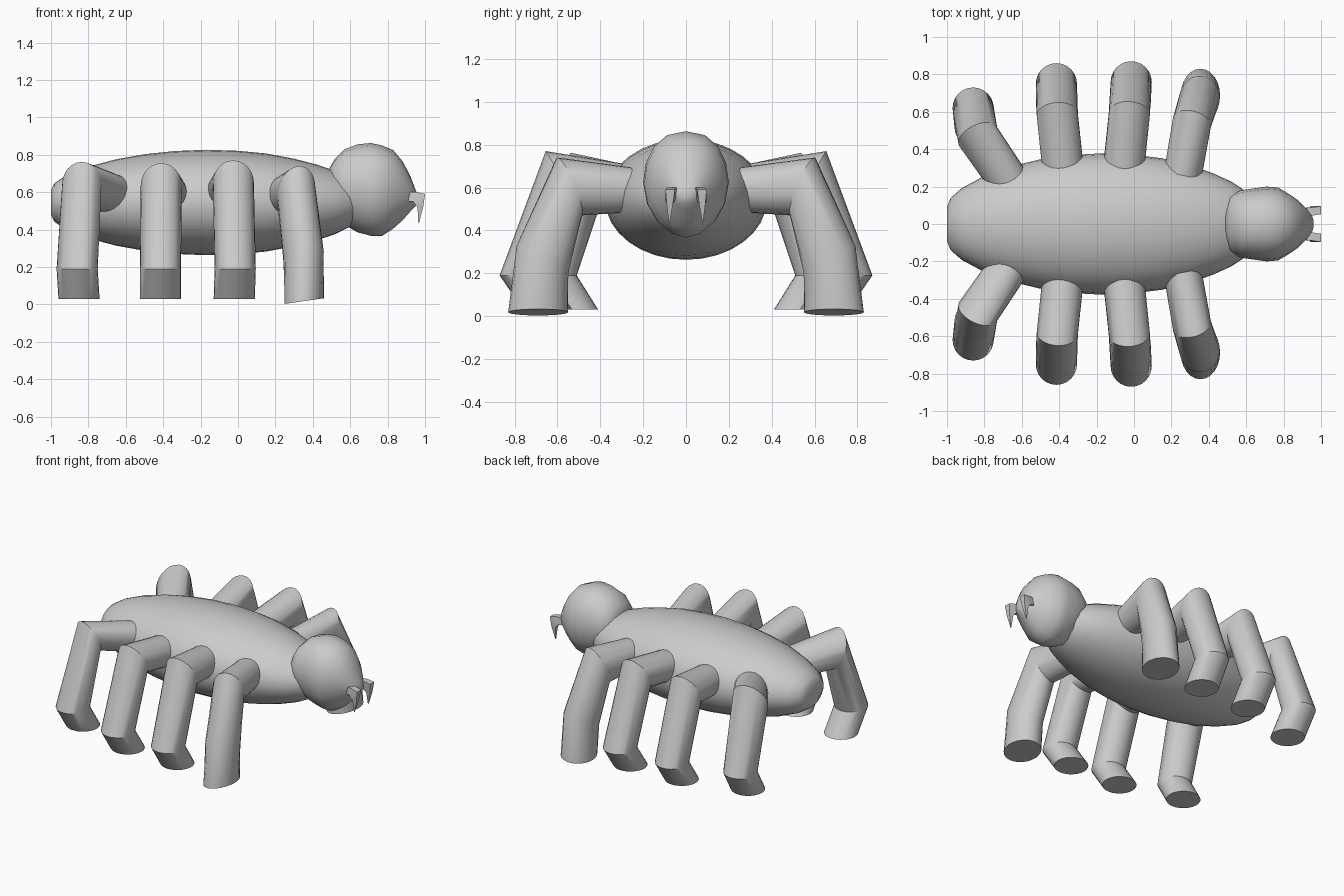
import bpy, bmesh, math
from mathutils import Vector

if "Cube" in bpy.data.objects:
    bpy.data.objects.remove(bpy.data.objects["Cube"])

grey = bpy.data.materials.new("plain grey")
grey.diffuse_color = (0.6, 0.6, 0.6, 1)
grey.use_nodes = True
grey.node_tree.nodes["Principled BSDF"].inputs["Base Color"].default_value = grey.diffuse_color


def finish(name, bm, angle=30):
    """Turn a bmesh into a shaded, coloured object."""
    bmesh.ops.recalc_face_normals(bm, faces=bm.faces[:])
    mesh = bpy.data.meshes.new(name)
    bm.to_mesh(mesh)
    bm.free()
    mesh.materials.append(grey)
    ob = bpy.data.objects.new(name, mesh)
    bpy.context.collection.objects.link(ob)
    bpy.ops.object.select_all(action='DESELECT')
    ob.select_set(True)
    bpy.context.view_layer.objects.active = ob
    bpy.ops.object.shade_smooth_by_angle(angle=math.radians(angle))
    return ob


def loft(bm, rings):
    """Skin a list of closed point rings and cap both ends."""
    loops = [[bm.verts.new(p) for p in ring] for ring in rings]
    n = len(loops[0])
    for a, b in zip(loops, loops[1:]):
        for i in range(n):
            j = (i + 1) % n
            bm.faces.new((a[i], a[j], b[j], b[i]))
    bm.faces.new(loops[0])
    bm.faces.new(loops[-1])


def oval(center, p, v, n=24):
    c, p, v = Vector(center), Vector(p), Vector(v)
    return [c + p * math.cos(math.tau * i / n) + v * math.sin(math.tau * i / n)
            for i in range(n)]


# Body: flattened spindle along x
profile = [(-1, .24), (-.98, .37), (-.92, .51), (-.8, .68), (-.65, .82), (-.5, .915),
           (-.34, .975), (-.17, 1), (0, .98), (.15, .93), (.3, .83), (.42, .72),
           (.52, .6), (.6, .46), (.66, .3)]
bm = bmesh.new()
loft(bm, [oval((x, 0, .545), (0, .378 * r, 0), (0, 0, .282 * r), 32) for x, r in profile])
finish("body", bm, 40)


# Head: egg sections, narrow at the chin
def head_ring(x, top, bottom, half, n=16):
    mid = bottom + (top - bottom) * .52
    ring = []
    for i in range(n):
        a = math.tau * i / n
        c, s = math.cos(a), math.sin(a)
        if s >= 0:
            ring.append((x, half * math.copysign(abs(c) ** .85, c), mid + (top - mid) * s))
        else:
            ring.append((x, half * math.copysign(abs(c) ** 1.15, c), mid + (mid - bottom) * s))
    return ring


bm = bmesh.new()
loft(bm, [head_ring(*s) for s in [
    (.49, .73, .58, .08), (.515, .775, .48, .15), (.57, .83, .425, .18), (.64, .856, .385, .19),
    (.71, .863, .367, .2), (.77, .85, .366, .195), (.83, .825, .405, .16), (.88, .765, .45, .125),
    (.92, .69, .495, .085), (.95, .61, .525, .05), (.96, .59, .55, .02)]])
finish("head", bm, 45)

# Legs: rings of (center, width vector, thickness vector), mitred at the joints
UP = (0, 0, .105)
KNEE, FLAT = (0, .065, .12), (0, .11, 0)
legs = {
    "rear_leg": [((-.65, .2, .585), (.095, .05, 0), UP), ((-.835, .47, .642), (.105, .035, 0), KNEE),
                 ((-.86, .62, .19), (.11, 0, 0), FLAT), ((-.85, .52, .03), (.11, 0, 0), FLAT)],
    "mid_rear_leg": [((-.375, .25, .585), (.11, .012, 0), UP), ((-.41, .585, .635), (.11, .005, 0), KNEE),
                     ((-.415, .75, .19), (.11, 0, 0), FLAT), ((-.415, .64, .03), (.11, 0, 0), FLAT)],
    "mid_front_leg": [((-.06, .25, .6), (.11, -.01, 0), UP), ((-.025, .59, .65), (.11, -.005, 0), KNEE),
                      ((-.015, .76, .19), (.11, 0, 0), FLAT), ((-.02, .65, .03), (.11, 0, 0), FLAT)],
    "front_leg": [((.26, .26, .59), (.1, -.02, 0), UP), ((.31, .545, .605), (.1, -.03, 0), (.02, .055, .135)),
                  ((.35, .67, .265), (.107, -.02, 0), (.02, .12, .065)),
                  ((.355, .69, .018), (.105, 0, .015), (0, .14, 0))],
}
for name, rings in legs.items():
    for side, label in ((1, "left"), (-1, "right")):
        bm = bmesh.new()
        loft(bm, [[Vector((q.x, q.y * side, q.z)) for q in oval(*r)] for r in rings])
        finish(f"{name}_{label}", bm)


# Fangs: short stalk forward, then a hooked point down
def square(center, p, v):
    c, p, v = Vector(center), Vector(p), Vector(v)
    return [c + p + v, c - p + v, c - p - v, c + p - v]


for side, label in ((1, "left"), (-1, "right")):
    bm = bmesh.new()
    w = (0, .022, 0)
    loft(bm, [square((.88, .06 * side, .575), w, (0, 0, .025)),
              square((.945, .067 * side, .575), w, (.008, 0, .026)),
              square((.972, .074 * side, .565), w, (.028, 0, .026)),
              square((.975, .076 * side, .52), (0, .014, 0), (.015, 0, 0)),
              square((.966, .078 * side, .435), (0, .002, 0), (.002, 0, 0))])
    finish(f"fang_{label}", bm)
